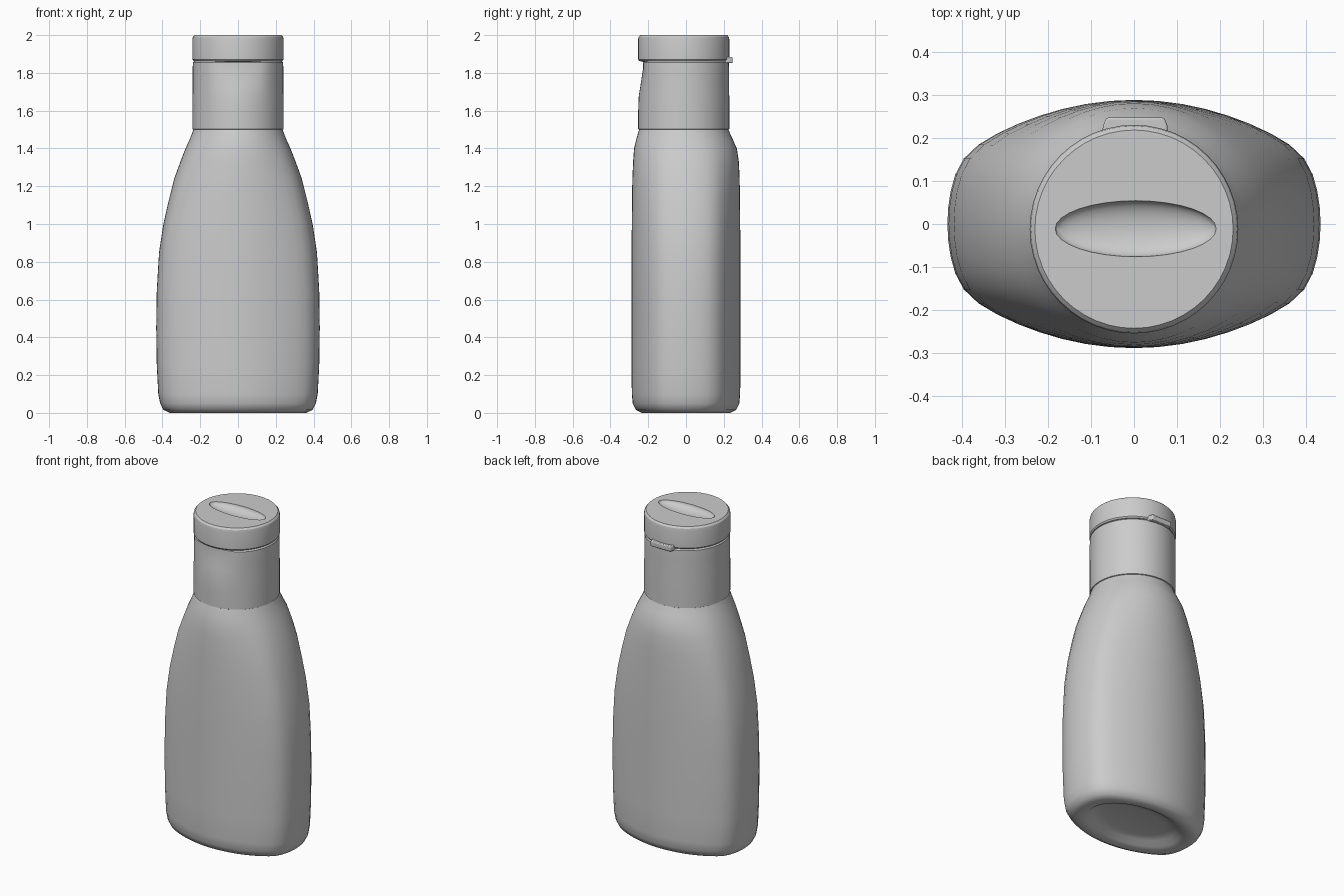
import bpy, bmesh, math

if "Cube" in bpy.data.objects:
    bpy.data.objects.remove(bpy.data.objects["Cube"])

N = 48
CAP_Y = -0.012


def finish(obj, angle=35):
    bpy.ops.object.select_all(action='DESELECT')
    obj.select_set(True)
    bpy.context.view_layer.objects.active = obj
    bpy.ops.object.shade_smooth_by_angle(angle=math.radians(angle))


def loft(name, rings):
    """Skin closed rings of equal point count, capping both ends."""
    bm = bmesh.new()
    loops = [[bm.verts.new(p) for p in ring] for ring in rings]
    for a, b in zip(loops, loops[1:]):
        for i in range(len(a)):
            j = (i + 1) % len(a)
            bm.faces.new((a[i], a[j], b[j], b[i]))
    bm.faces.new(loops[0][::-1])
    bm.faces.new(loops[-1])
    bmesh.ops.recalc_face_normals(bm, faces=bm.faces)
    mesh = bpy.data.meshes.new(name)
    bm.to_mesh(mesh)
    bm.free()
    obj = bpy.data.objects.new(name, mesh)
    bpy.context.collection.objects.link(obj)
    return obj


def circle(r, z, y=CAP_Y):
    return [(r * math.cos(t), y + r * math.sin(t), z)
            for t in (2 * math.pi * i / N for i in range(N))]


def bow(h, drop, along, across):
    """Polar distance to the parabola  along*r = h - drop*(across*r)^2."""
    along = max(abs(along), 1e-4)
    k = drop * across * across
    if k < 1e-6:
        return h / along
    return (-along + math.sqrt(along * along + 4 * k * h)) / (2 * k)


def body_ring(hx, hy, z, blend, y=0.0):
    """Barrel-shaped section that blends into an ellipse near the neck."""
    ring = []
    for i in range(N):
        t = 2 * math.pi * i / N
        c, s = math.cos(t), math.sin(t)
        # work in the unit-scaled section so all heights keep the same points
        a = bow(1.0, 0.50, s, c)
        b = bow(1.0, 0.24, c, s)
        r = (a ** -24 + b ** -24) ** (-1 / 24)
        r += (1 - r) * blend
        ring.append((hx * r * c, y + hy * r * s, z))
    return ring


# Body: half width, half depth, height, roundness, y offset (starts in the base hollow)
levels = [
    (0.20, 0.12, 0.045, 1.0, 0), (0.27, 0.165, 0.035, 1.0, 0),
    (0.30, 0.19, 0.012, 0.8, 0), (0.36, 0.235, 0.0, 0.2, 0),
    (0.395, 0.265, 0.016, 0, 0), (0.412, 0.282, 0.05, 0, 0),
    (0.422, 0.287, 0.10, 0, 0), (0.43, 0.288, 0.25, 0, 0),
    (0.433, 0.288, 0.45, 0, 0), (0.43, 0.288, 0.65, 0, 0),
    (0.418, 0.288, 0.85, 0.02, 0), (0.395, 0.287, 1.0, 0.08, 0),
    (0.368, 0.286, 1.12, 0.18, 0), (0.338, 0.284, 1.24, 0.35, 0),
    (0.305, 0.280, 1.33, 0.55, 0), (0.278, 0.272, 1.40, 0.75, -0.003),
    (0.255, 0.255, 1.45, 0.9, -0.008), (0.236, 0.236, 1.50, 1.0, CAP_Y),
    (0.225, 0.225, 1.53, 1.0, CAP_Y),
]
finish(loft("bottle_body", [body_ring(*l) for l in levels]), 50)

# Cap collar with a thumb scoop at the front, under the lid
collar_profile = [(0.232, 1.497), (0.241, 1.502), (0.241, 1.60), (0.241, 1.68), (0.240, 1.73),
                  (0.240, 1.78), (0.240, 1.82), (0.239, 1.855), (0.232, 1.862)]
rings = []
for r, z in collar_profile:
    depth = 0.024 * min(1, max(0, (z - 1.66) / 0.16))
    ring = []
    for x, y, zz in circle(r, z):
        if y < CAP_Y:
            y += depth * max(0, 1 - (x / 0.14) ** 2)
        ring.append((x, y, zz))
    rings.append(ring)
finish(loft("cap_collar", rings))

# Flip lid with a bevelled top edge
lid_profile = [(0.215, 1.858), (0.236, 1.864), (0.242, 1.872), (0.242, 1.975),
               (0.239, 1.99), (0.230, 2.0)]
lid = loft("flip_lid", [circle(r, z) for r, z in lid_profile])

# Lens-shaped hollow in the lid top
bpy.ops.mesh.primitive_uv_sphere_add(segments=32, ring_count=16, location=(0.004, -0.011, 2.0))
cutter = bpy.context.object
cutter.name = "lid_hollow_cutter"
cutter.scale = (0.187, 0.065, 0.035)
cutter.hide_render = True
cut = lid.modifiers.new("hollow", 'BOOLEAN')
cut.operation = 'DIFFERENCE'
cut.object = cutter
cut.solver = 'EXACT'
bpy.context.view_layer.objects.active = lid
bpy.ops.object.modifier_apply(modifier=cut.name)
bpy.data.objects.remove(cutter)
finish(lid, 30)

# Hinge tab at the back, slightly tapered in plan
hinge = loft("hinge_tab", [
    [(-0.075, 0.20, z), (0.078, 0.20, z), (0.078, 0.228, z), (0.070, 0.247, z),
     (-0.064, 0.247, z), (-0.072, 0.228, z)] for z in (1.852, 1.884)])
bev = hinge.modifiers.new("soft_edges", 'BEVEL')
bev.width = 0.005
bev.segments = 2
finish(hinge)
